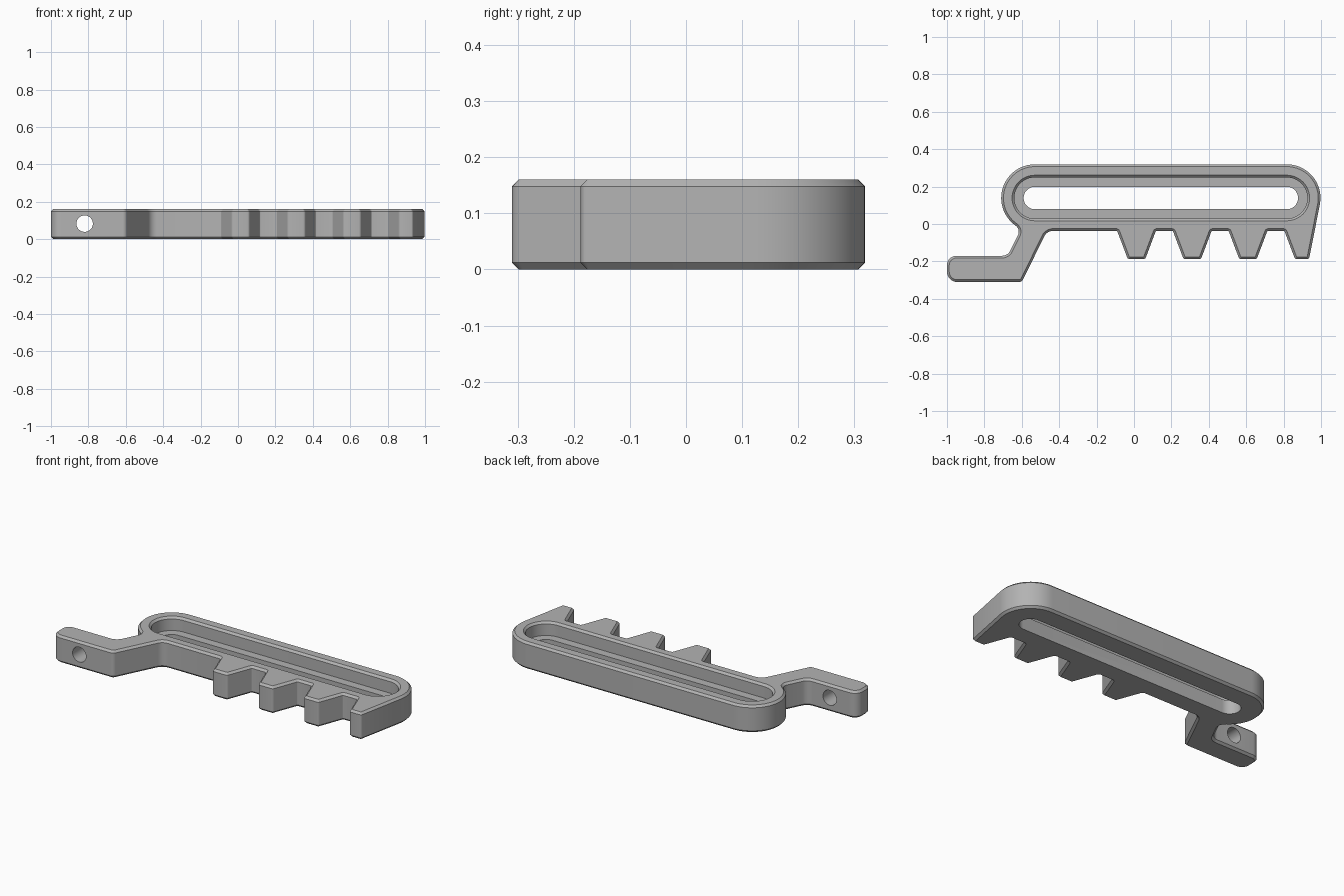
import bpy, bmesh, math
from mathutils import Vector

cube = bpy.data.objects.get("Cube")
if cube:
    bpy.data.objects.remove(cube, do_unlink=True)

HEIGHT, CHAMFER = 0.16, 0.012
LEFT, RIGHT, MID = -0.53, 0.817, 0.139   # centres of the slot ends

grey = bpy.data.materials.new("satin grey")
grey.use_nodes = True
COLOUR = (0.45, 0.45, 0.45, 1)
grey.diffuse_color = COLOUR
grey.node_tree.nodes["Principled BSDF"].inputs["Base Color"].default_value = COLOUR


def arc(cx, cy, r, start, end, steps):
    angles = [math.radians(start + (end - start) * i / steps) for i in range(steps + 1)]
    return [Vector((cx + r * math.cos(a), cy + r * math.sin(a))) for a in angles]


def fillet(before, corner, after, r, steps=8):
    """Round one corner of the outline with a circular arc."""
    a, b = (before - corner).normalized(), (after - corner).normalized()
    half = a.angle(b) / 2
    centre = corner + (a + b).normalized() * (r / math.sin(half))
    start = corner + a * (r / math.tan(half)) - centre
    end = corner + b * (r / math.tan(half)) - centre
    turn = start.angle_signed(end)
    return [centre + Vector((start.x * math.cos(t) + start.y * math.sin(t),
                             start.y * math.cos(t) - start.x * math.sin(t)))
            for t in (turn * i / steps for i in range(steps + 1))]


def stadium(r):
    return arc(RIGHT, MID, r, -90, 90, 24) + arc(LEFT, MID, r, 90, 270, 24)


def loft(name, rings):
    """Solid through matching outlines, each given as (points, z)."""
    bm = bmesh.new()
    loops = [[bm.verts.new((p.x, p.y, z)) for p in pts] for pts, z in rings]
    n = len(loops[0])
    bm.faces.new(loops[0][::-1])
    bm.faces.new(loops[-1])
    for low, high in zip(loops, loops[1:]):
        for i in range(n):
            j = (i + 1) % n
            bm.faces.new((low[i], low[j], high[j], high[i]))
    bmesh.ops.recalc_face_normals(bm, faces=bm.faces)
    mesh = bpy.data.meshes.new(name)
    bm.to_mesh(mesh)
    bm.free()
    mesh.materials.append(grey)
    obj = bpy.data.objects.new(name, mesh)
    bpy.context.collection.objects.link(obj)
    return obj


def inset(points, d):
    """Shift a counter-clockwise outline inwards by d."""
    result = []
    for i, p in enumerate(points):
        a = (p - points[i - 1]).normalized()
        b = (points[(i + 1) % len(points)] - p).normalized()
        na, nb = Vector((-a.y, a.x)), Vector((-b.y, b.x))
        result.append(p + (na + nb) * (d / (1 + na.dot(nb))))
    return result


# Outline: rounded slot housing, bent arm, then the row of teeth
outline = arc(RIGHT, MID, 0.18, -11, 90, 18) + arc(LEFT, MID, 0.18, 90, 232, 28)
corners = [(-0.606, -0.03, 0.04), (-0.675, -0.17, 0.05), (-1, -0.17, 0.05),
           (-1, -0.31, 0.055), (-0.6, -0.31, 0.025), (-0.465, -0.037, 0.05)]
for i in range(4):
    x = i * 0.298
    corners += [(x - 0.09, -0.037, 0.006), (x - 0.033, -0.188, 0.014)]
    if i < 3:
        corners += [(x + 0.06, -0.188, 0.014), (x + 0.117, -0.037, 0.006)]
corners.append((0.936, -0.188, 0.014))
for i, (x, y, r) in enumerate(corners):
    before = Vector(corners[i - 1][:2]) if i else outline[-1]
    after = Vector(corners[i + 1][:2]) if i + 1 < len(corners) else outline[0]
    outline += fillet(before, Vector((x, y)), after, r, 8 if r > 0.02 else 3)

# Chamfered plate
slim = inset(outline, CHAMFER)
body = loft("toothed_slot_lever", [(slim, 0), (outline, CHAMFER),
                                   (outline, HEIGHT - CHAMFER), (slim, HEIGHT)])

# Cutters: through slot, stepped recess with chamfered rim, cross hole in the arm
slot = loft("slot_cutter", [(stadium(0.06), -0.1), (stadium(0.06), 0.3)])
recess = loft("recess_cutter", [(stadium(0.11), 0.08), (stadium(0.11), HEIGHT - CHAMFER),
                                (stadium(0.13), HEIGHT + 0.008)])
hole = loft("arm_hole_cutter", [(arc(0, 0, 0.044, 0, 352.5, 47), -0.2),
                                (arc(0, 0, 0.044, 0, 352.5, 47), 0.2)])
hole.rotation_euler.x = math.pi / 2
hole.location = (-0.82, -0.24, 0.083)

bpy.context.view_layer.objects.active = body
body.select_set(True)
for cutter in (slot, recess, hole):
    mod = body.modifiers.new(cutter.name, 'BOOLEAN')
    mod.operation, mod.solver, mod.object = 'DIFFERENCE', 'EXACT', cutter
    bpy.ops.object.modifier_apply(modifier=mod.name)
    bpy.data.objects.remove(cutter, do_unlink=True)
bpy.ops.object.shade_smooth_by_angle(angle=math.radians(25))
